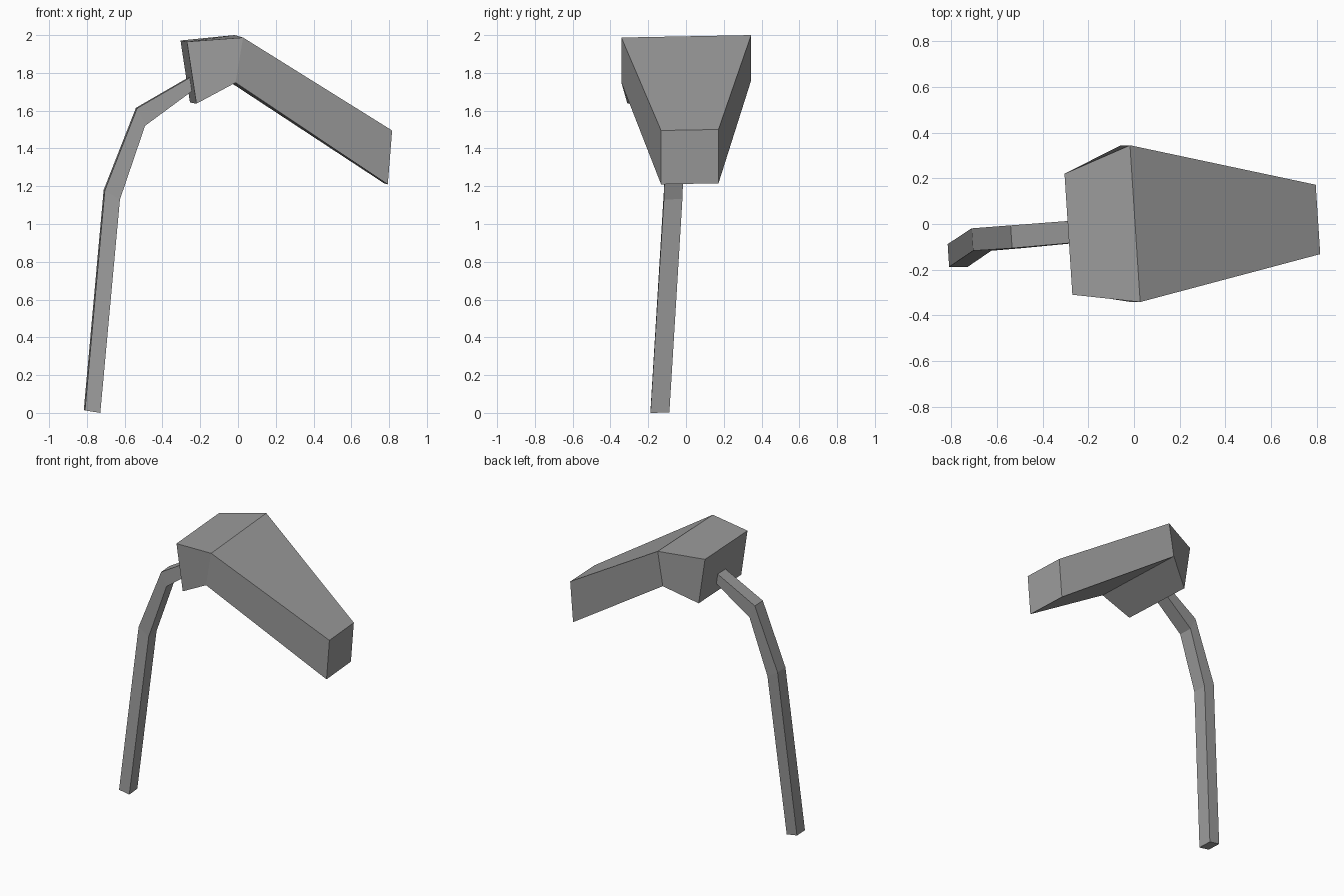
import bpy
import bmesh

if "Cube" in bpy.data.objects:
    bpy.data.objects.remove(bpy.data.objects["Cube"], do_unlink=True)

grey = bpy.data.materials.new("mid grey")
grey.use_nodes = True
colour = (0.33, 0.33, 0.33, 1)
grey.diffuse_color = colour
grey.node_tree.nodes["Principled BSDF"].inputs["Base Color"].default_value = colour

YAW = 0.065  # slight turn of the whole lamp: x shift per unit of y


def section(y_front, y_back, top, bottom, tilt=0.0):
    """Four-cornered section; top and bottom are (x, z) on the front edge."""
    dx, dz = YAW * (y_back - y_front), tilt * (y_back - y_front)
    return [(top[0], y_front, top[1]), (top[0] - dx, y_back, top[1] + dz),
            (bottom[0] - dx, y_back, bottom[1] + dz), (bottom[0], y_front, bottom[1])]


def loft(name, sections):
    """Join a run of sections into a closed, flat-faced tube."""
    bm = bmesh.new()
    rings = [[bm.verts.new(p) for p in s] for s in sections]
    for a, b in zip(rings, rings[1:]):
        for i in range(4):
            j = (i + 1) % 4
            bm.faces.new((a[i], a[j], b[j], b[i]))
    bm.faces.new(rings[0])
    bm.faces.new(rings[-1])
    bmesh.ops.recalc_face_normals(bm, faces=bm.faces)
    mesh = bpy.data.meshes.new(name)
    bm.to_mesh(mesh)
    bm.free()
    mesh.materials.append(grey)
    obj = bpy.data.objects.new(name, mesh)
    bpy.context.collection.objects.link(obj)
    return obj


# Lamp head: rear cap, wide shoulder, narrow drooping tip
loft("lamp_head", [
    section(-0.31, 0.22, (-0.27, 1.965), (-0.22, 1.637), 0.012),
    section(-0.342, 0.345, (0.027, 1.987), (-0.013, 1.748), 0.019),
    section(-0.132, 0.172, (0.816, 1.495), (0.793, 1.21), 0.018),
])

# Bent square pole, its upper end buried in the rear cap
loft("lamp_pole", [
    section(-0.188, -0.088, (-0.81, 0.013), (-0.729, 0.0), 0.02),
    section(-0.117, -0.019, (-0.705, 1.178), (-0.625, 1.13), 0.02),
    section(-0.106, -0.006, (-0.534, 1.613), (-0.492, 1.52), 0.02),
    section(-0.078, 0.018, (-0.22, 1.795), (-0.2, 1.735), 0.02),
])
